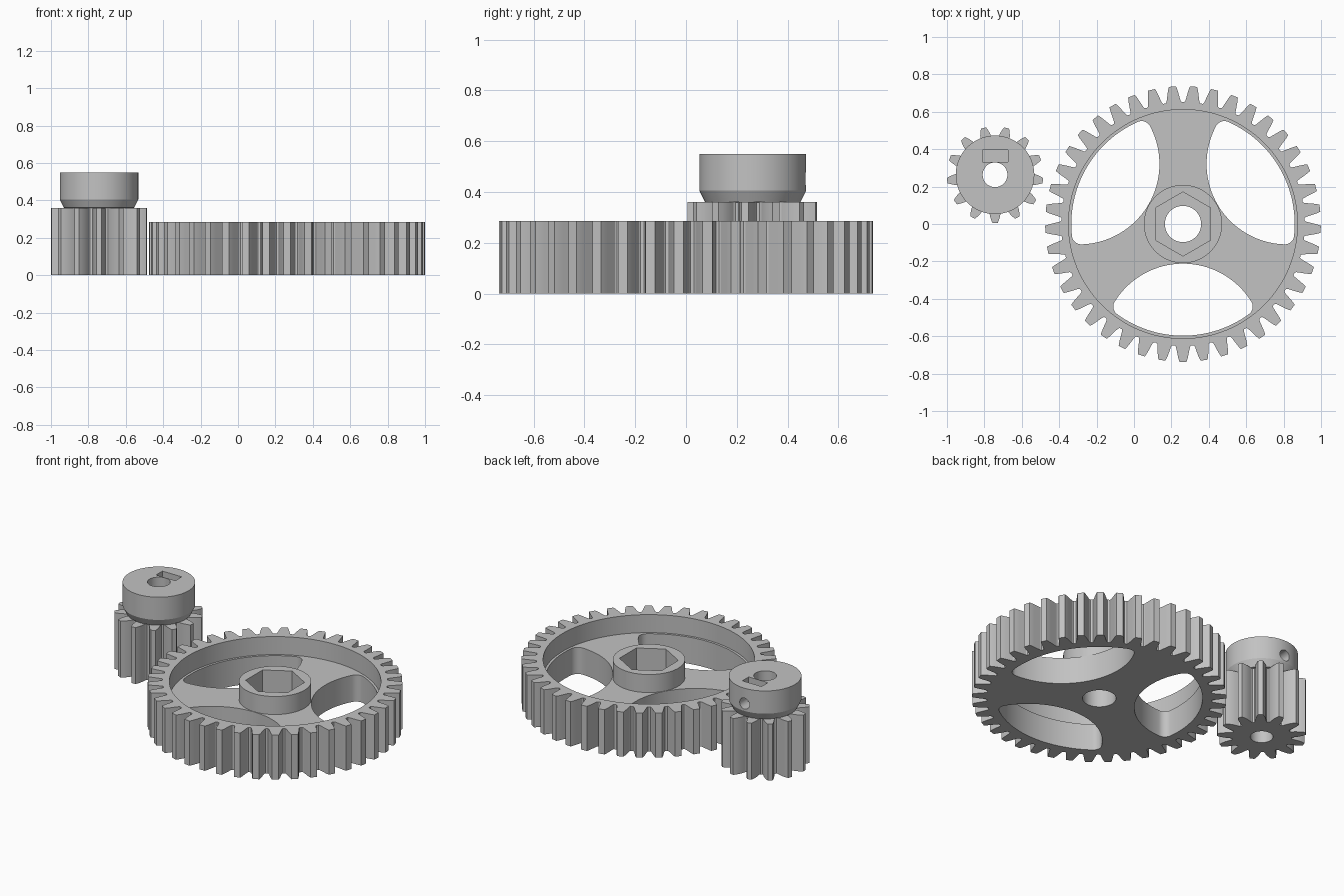
import bpy, bmesh
from math import sin, cos, pi, atan2, sqrt
from mathutils import Matrix

old = bpy.data.objects.get("Cube")
if old:
    bpy.data.objects.remove(old, do_unlink=True)

grey = bpy.data.materials.new("plain grey")
grey.use_nodes = True
colour = (0.54, 0.54, 0.54, 1)
grey.diffuse_color = colour
grey.node_tree.nodes["Principled BSDF"].inputs["Base Color"].default_value = colour


def polar(r, a, centre=(0, 0)):
    return (centre[0] + r * cos(a), centre[1] + r * sin(a))


def circle(r, n=96, turn=0):
    return [polar(r, turn + 2 * pi * i / n) for i in range(n)]


def arc(centre, r, a, b, n):
    return [polar(r, a + (b - a) * i / n, centre) for i in range(n + 1)]


def loft(name, layers):
    """Solid through matching outlines, given as (points, height)."""
    bm = bmesh.new()
    rings = [[bm.verts.new((x, y, z)) for x, y in pts] for pts, z in layers]
    n = len(rings[0])
    for low, high in zip(rings, rings[1:]):
        for i in range(n):
            j = (i + 1) % n
            bm.faces.new((low[i], low[j], high[j], high[i]))
    bm.faces.new(rings[0][::-1])
    bm.faces.new(rings[-1])
    bmesh.ops.recalc_face_normals(bm, faces=bm.faces)
    mesh = bpy.data.meshes.new(name)
    bm.to_mesh(mesh)
    bm.free()
    mesh.materials.append(grey)
    obj = bpy.data.objects.new(name, mesh)
    bpy.context.collection.objects.link(obj)
    return obj


def prism(name, pts, z0, z1):
    return loft(name, [(pts, z0), (pts, z1)])


def combine(target, tool, operation="DIFFERENCE"):
    """Apply a boolean and discard the tool."""
    mod = target.modifiers.new("combine", "BOOLEAN")
    mod.operation = operation
    mod.solver = "EXACT"
    mod.object = tool
    graph = bpy.context.evaluated_depsgraph_get()
    mesh = bpy.data.meshes.new_from_object(target.evaluated_get(graph))
    target.modifiers.clear()
    target.data = mesh
    bpy.data.objects.remove(tool, do_unlink=True)


def gear_outline(teeth, flank):
    """Outline with one tooth facing the front; flank is (radius, half width) from root to tip."""
    pts = []
    for k in range(teeth):
        a = -pi / 2 + 2 * pi * k / teeth
        pts += [polar(r, a - w / r) for r, w in flank]
        pts += [polar(r, a + w / r) for r, w in reversed(flank)]
    return pts


def window_outline(turn, rim=0.597, offset=0.642, bulge=0.43, fillet=0.05):
    """Overlap of the rim circle and an offset circle, with rounded corners."""
    r1, r2 = rim - fillet, bulge - fillet
    x = (r1 ** 2 - r2 ** 2 + offset ** 2) / (2 * offset)
    y = sqrt(r1 ** 2 - x ** 2)
    a, b = atan2(y, x), atan2(y, x - offset)
    pts = arc((0, 0), rim, -a, a, 32)
    pts += arc((x, y), fillet, a, b, 10)[1:]
    pts += arc((offset, 0), bulge, b, 2 * pi - b, 40)[1:]
    pts += arc((x, -y), fillet, -b, -a, 10)[1:-1]
    return [(px * cos(turn) - py * sin(turn), px * sin(turn) + py * cos(turn)) for px, py in pts]


def finish(obj, x, y):
    obj.location = (x, y, 0)
    bpy.ops.object.select_all(action="DESELECT")
    obj.select_set(True)
    bpy.context.view_layer.objects.active = obj
    bpy.ops.object.shade_smooth_by_angle(angle=0.3)


# Large wheel: toothed rim, recessed web and raised hub
wheel_flank = [(0.651, 0.043), (0.657, 0.038), (0.675, 0.034),
               (0.703, 0.0285), (0.722, 0.024), (0.737, 0.019)]
wheel = prism("large_gear", gear_outline(41, wheel_flank), 0, 0.285)
combine(wheel, prism("recess", circle(0.612, 128), 0.17, 0.5))
combine(wheel, prism("hub", circle(0.209), 0.08, 0.285), "UNION")

# Three windows leave three flared spokes
for k in range(3):
    combine(wheel, prism("window", window_outline(-pi / 2 + k * 2 * pi / 3), -0.1, 0.25))

# Axle bore and hexagonal nut pocket
combine(wheel, prism("bore", circle(0.097, 64), -0.1, 0.5))
combine(wheel, prism("nut_pocket", circle(0.171, 6, pi / 2), 0.14, 0.5))
finish(wheel, 0.262, 0)

# Pinion: long teeth below a chamfered collar
pinion_flank = [(0.174, 0.036), (0.181, 0.032), (0.2, 0.031),
                (0.223, 0.027), (0.242, 0.021), (0.258, 0.014)]
pinion = prism("small_gear", gear_outline(13, pinion_flank), 0, 0.36)
collar = loft("collar", [(circle(r), z) for r, z in
                         ((0.165, 0.33), (0.168, 0.359), (0.188, 0.361), (0.21, 0.405), (0.21, 0.55))])
combine(pinion, collar, "UNION")

# Shaft bore, nut slot and radial screw hole in the back of the collar
combine(pinion, prism("shaft_bore", circle(0.066, 64), -0.1, 0.7))
slot = [(-0.068, 0.069), (0.068, 0.069), (0.068, 0.133), (-0.068, 0.133)]
combine(pinion, prism("nut_slot", slot, 0.4, 0.7))
screw = prism("screw_hole", circle(0.035, 32), 0.03, 0.3)
screw.data.transform(Matrix.Translation((0, 0, 0.452)) @ Matrix.Rotation(-pi / 2, 4, "X"))
combine(pinion, screw)
finish(pinion, -0.743, 0.263)
